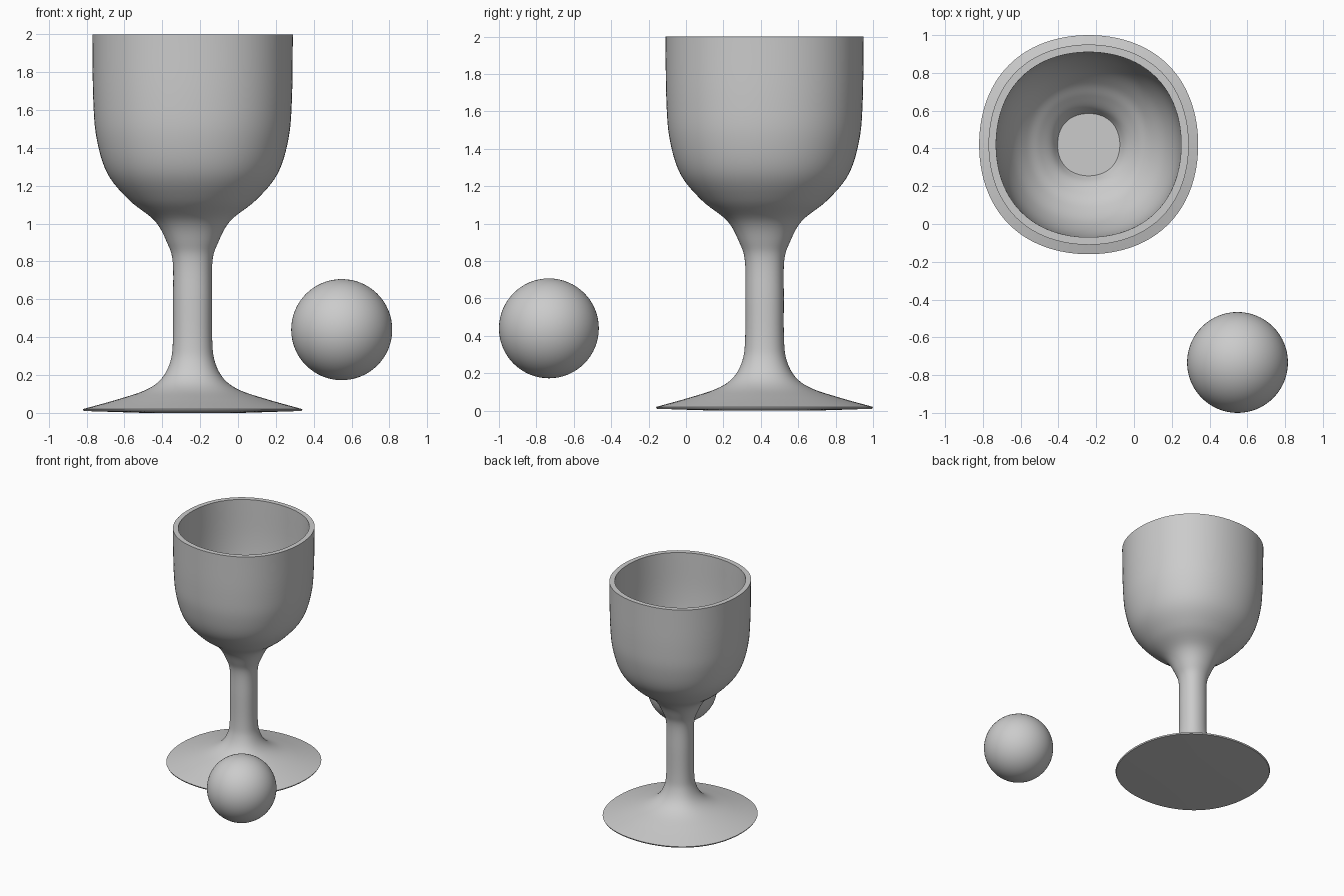
import bpy, bmesh, math
from mathutils import Vector

if "Cube" in bpy.data.objects:
    bpy.data.objects.remove(bpy.data.objects["Cube"])

SEG = 96


def spline(pts, n=6):
    """Smooth curve through the profile points (radius, height)."""
    p = [Vector(q) for q in pts]
    p = [2 * p[0] - p[1]] + p + [2 * p[-1] - p[-2]]
    out = []
    for i in range(1, len(p) - 2):
        a, b, c, d = p[i - 1:i + 3]
        for k in range(n):
            t = k / n
            out.append(0.5 * (2 * b + (c - a) * t + (2 * a - 5 * b + 4 * c - d) * t ** 2
                              + (3 * b - a - 3 * c + d) * t ** 3))
    return out + [p[-2]]


def soft_square(a):
    """Slightly squared-off circular cross-section."""
    return 1 + 0.0143 * (1 - math.cos(4 * a))


def smooth(ob, angle):
    bpy.ops.object.select_all(action='DESELECT')
    ob.select_set(True)
    bpy.context.view_layer.objects.active = ob
    bpy.ops.object.shade_smooth_by_angle(angle=math.radians(angle))


def lathe(name, profile, loc):
    bm = bmesh.new()
    rings = []
    for r, z in profile:
        ring = []
        for i in range(SEG):
            a = 2 * math.pi * i / SEG
            q = r * soft_square(a)
            ring.append(bm.verts.new((q * math.cos(a), q * math.sin(a), z)))
        rings.append(ring)
    for lo, hi in zip(rings, rings[1:]):
        for i in range(SEG):
            j = (i + 1) % SEG
            bm.faces.new((lo[i], lo[j], hi[j], hi[i]))
    bm.faces.new(rings[0][::-1])
    bm.faces.new(rings[-1])
    me = bpy.data.meshes.new(name)
    bm.to_mesh(me)
    bm.free()
    ob = bpy.data.objects.new(name, me)
    bpy.context.collection.objects.link(ob)
    ob.location = loc
    smooth(ob, 30)
    return ob


# Goblet: underside, outer wall, rim and hollow inside
outer = [(.58, .02), (.40, .07), (.25, .12), (.165, .18), (.118, .27), (.104, .38),
         (.103, .6), (.105, .8), (.135, .9), (.20, 1.015), (.336, 1.125), (.45, 1.265),
         (.507, 1.45), (.525, 1.66), (.53, 2.0)]
inner = [(.49, 2.0), (.486, 1.66), (.465, 1.45), (.41, 1.29), (.33, 1.18),
         (.26, 1.12), (.20, 1.065), (.165, 1.01)]
lathe("goblet", [(.26, 0), (.575, .01)] + spline(outer) + spline(inner), (-.24, .42, 0))

# Ball
bpy.ops.mesh.primitive_uv_sphere_add(segments=64, ring_count=32, radius=.267,
                                     location=(.548, -.733, .44))
ball = bpy.context.object
ball.name = "ball"
smooth(ball, 30)
